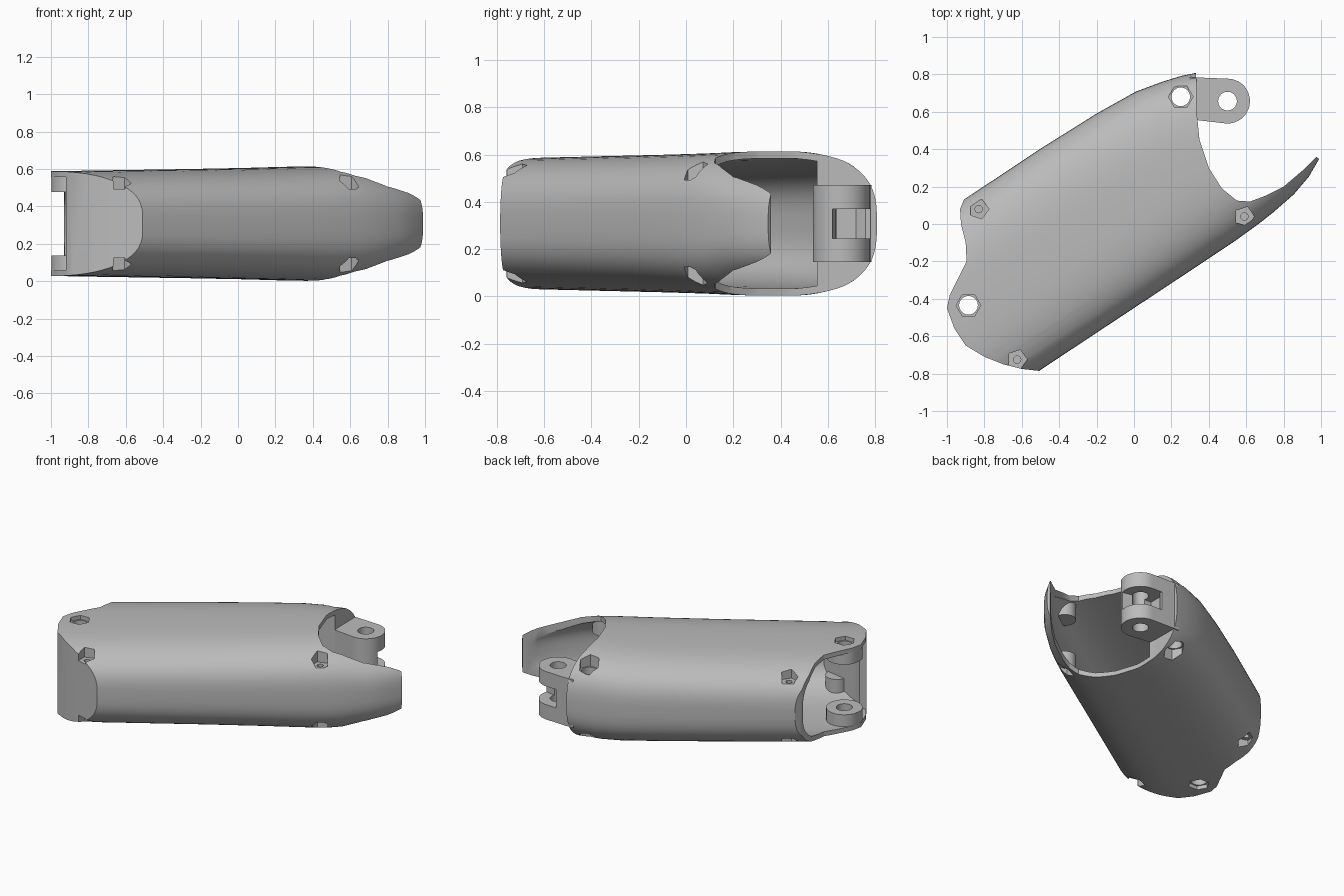
import bpy, bmesh, math
from mathutils import Vector

if "Cube" in bpy.data.objects:
    bpy.data.objects.remove(bpy.data.objects["Cube"])

grey = bpy.data.materials.new("plain grey")
grey.use_nodes = True
grey.diffuse_color = (0.5, 0.5, 0.5, 1)
grey.node_tree.nodes["Principled BSDF"].inputs["Base Color"].default_value = (0.5, 0.5, 0.5, 1)

MID = 0.308                      # height of the symmetry plane
ANGLE = math.radians(33.5)       # direction of the sleeve in plan
U = Vector((math.cos(ANGLE), math.sin(ANGLE), 0))
V = Vector((-math.sin(ANGLE), math.cos(ANGLE), 0))


def finish(name, bm):
    bmesh.ops.recalc_face_normals(bm, faces=bm.faces)
    mesh = bpy.data.meshes.new(name)
    bm.to_mesh(mesh)
    bm.free()
    mesh.materials.append(grey)
    ob = bpy.data.objects.new(name, mesh)
    bpy.context.collection.objects.link(ob)
    return ob


def prism(name, outline, z0, z1):
    bm = bmesh.new()
    face = bm.faces.new([bm.verts.new((x, y, z0)) for x, y in outline])
    top = bmesh.ops.extrude_face_region(bm, geom=[face])
    verts = [g for g in top["geom"] if isinstance(g, bmesh.types.BMVert)]
    bmesh.ops.translate(bm, verts=verts, vec=(0, 0, z1 - z0))
    return finish(name, bm)


def disc(name, centre, r, z0, z1, sides=32):
    pts = [(centre[0] + r * math.cos(math.tau * i / sides),
            centre[1] + r * math.sin(math.tau * i / sides)) for i in range(sides)]
    return prism(name, pts, z0, z1)


def both(name, centre, r, low, high, sides=32):
    """The same disc above and below the symmetry plane."""
    return [disc(name, centre, r, MID + low, MID + high, sides),
            disc(name, centre, r, MID - high, MID - low, sides)]


def combine(target, tools, operation):
    for tool in tools:
        mod = target.modifiers.new("cut", 'BOOLEAN')
        mod.object, mod.operation, mod.solver = tool, operation, 'EXACT'
    bpy.context.view_layer.update()
    graph = bpy.context.evaluated_depsgraph_get()
    mesh = bpy.data.meshes.new_from_object(target.evaluated_get(graph))
    target.modifiers.clear()
    target.data = mesh
    for tool in tools:
        bpy.data.objects.remove(tool)


def smooth(ob):
    bpy.ops.object.select_all(action='DESELECT')
    ob.select_set(True)
    bpy.context.view_layer.objects.active = ob
    bpy.ops.object.shade_smooth_by_angle(angle=math.radians(28))


# Stations along the sleeve: distance, front side, back side, half height
STATIONS = [(-1.25, -.375, .61, .278), (-.2, -.375, .612, .292), (.16, -.375, .603, .298),
            (.4, -.374, .585, .304), (.55, -.368, .55, .306), (.65, -.36, .52, .297),
            (.8, -.34, .46, .258), (.92, -.305, .42, .235), (1.1, -.215, .36, .21)]


def sleeve(name, inset, rise):
    bm = bmesh.new()
    rings, n = [], 72
    for u, lo, hi, h in STATIONS:
        ring = []
        for i in range(n):
            c, s = math.cos(math.tau * (i + .5) / n), math.sin(math.tau * (i + .5) / n)
            v = (lo + hi) / 2 + ((hi - lo) / 2 - inset) * math.copysign(abs(c) ** .667, c)
            z = MID + (h - rise) * math.copysign(abs(s) ** .667, s)
            ring.append(bm.verts.new(U * u + V * v + Vector((0, 0, z))))
        rings.append(ring)
    for a, b in zip(rings, rings[1:]):
        for i in range(n):
            bm.faces.new((a[i - 1], a[i], b[i], b[i - 1]))
    bm.faces.new(rings[0])
    bm.faces.new(rings[-1])
    return finish(name, bm)


# Outer body trimmed to its plan outline
PLAN = [(-.51, -.785), (-.6, -.775), (-.7, -.75), (-.8, -.71), (-.9, -.65), (-.96, -.56),
        (-1, -.45), (-.985, -.38), (-.94, -.29), (-.895, -.2), (-.9, -.1), (-.925, 0),
        (-.93, .08), (-.91, .13), (-.9, .3), (.1, 1), (.33, 1), (.335, .6), (.35, .45),
        (.4, .3), (.47, .19), (.55, .125), (.62, .12), (.7, .15), (.8, .2), (.9, .285),
        (.975, .36), (1.01, .33), (1.1, .2), (.4, -.6), (-.45, -1)]
shell = sleeve("sleeve_shell", 0, 0)
combine(shell, [prism("plan", PLAN, -1, 2)], 'INTERSECT')

# Hollow, leaving the end wall, hinge block, lugs and screw bosses
HOLLOW = [(-.4, -1), (-.52, -.74), (-.7, -.705), (-.8, -.67), (-.87, -.62), (-1.4, -.62),
          (-1.4, .7), (0, 1), (.1, .9), (.15, .6), (.22, .555), (1.4, .555), (1.4, -.2), (.5, -1)]
LUG, HINGE = (-.885, -.435), (.25, .68)
SCREWS = [(-.83, .08), (-.625, -.725), (.59, .04)]
hollow = sleeve("hollow", .035, .03)
combine(hollow, [prism("hollow_plan", HOLLOW, -1, 2)], 'INTERSECT')
posts = both("lug", LUG, .112, .17, .5)
for p in SCREWS:
    posts += both("boss", p, .07, .13, .5)
combine(hollow, posts, 'DIFFERENCE')
combine(shell, [hollow], 'DIFFERENCE')

# Through holes with hexagonal pockets, and small screw pockets
cuts = [disc("hole", p, .05, -1, 2) for p in (LUG, HINGE)]
cuts += both("pocket", LUG, .066, .255, .6, 6) + both("pocket", HINGE, .066, .2, .6, 6)
for p in SCREWS:
    cuts += both("pocket", p, .055, .185, .6, 5) + both("screw_hole", p, .02, .15, .6, 16)
combine(shell, cuts, 'DIFFERENCE')
smooth(shell)

# Forked hinge with a web between its two prongs
PIN = (.5, .657)
arc = [(PIN[0] + .12 * math.cos(math.radians(a)), PIN[1] + .12 * math.sin(math.radians(a)))
       for a in range(-100, 91, 10)]
fork = prism("hinge_fork", [(.3, .56)] + arc + [(.3, .785)], .145, .47)
SLOT = [(.43, .76), (.4, .72), (.4, .64), (.52, .64), (.7, .6), (.7, .9), (.43, .9)]
combine(fork, [prism("slot", SLOT, .245, .37), disc("pin_hole", PIN, .05, -1, 2)], 'DIFFERENCE')
smooth(fork)
